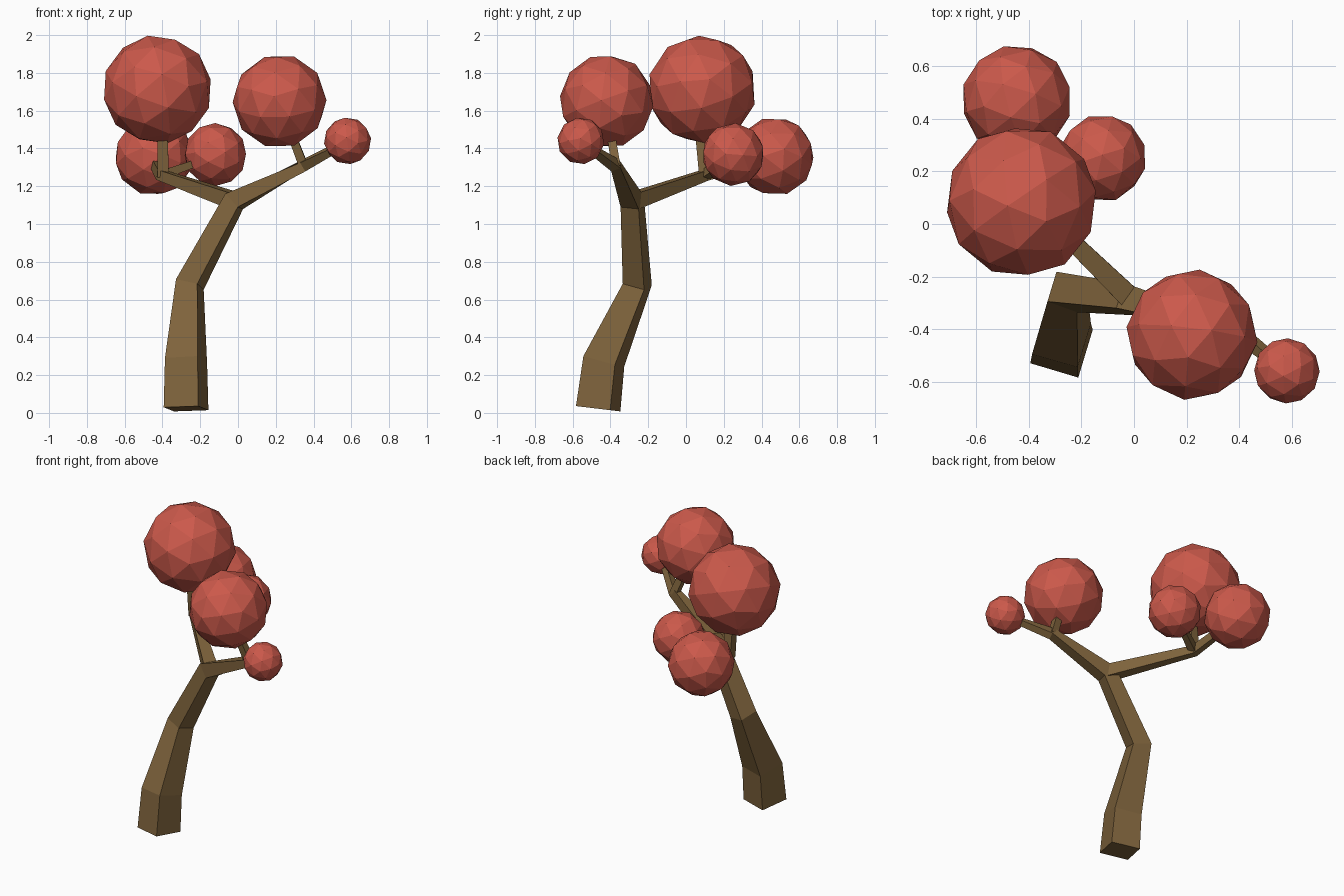
import bpy, bmesh
from mathutils import Vector, Matrix, Euler

if "Cube" in bpy.data.objects:
    bpy.data.objects.remove(bpy.data.objects["Cube"])

def material(name, col):
    m = bpy.data.materials.new(name)
    m.diffuse_color = (*col, 1)
    m.use_nodes = True
    m.node_tree.nodes["Principled BSDF"].inputs["Base Color"].default_value = m.diffuse_color
    return m

BARK = material("bark", (0.21, 0.125, 0.045))
LEAF = material("leaf", (0.60, 0.10, 0.07))

def finish(name, bm, mat):
    bmesh.ops.recalc_face_normals(bm, faces=bm.faces)
    me = bpy.data.meshes.new(name)
    bm.to_mesh(me)
    bm.free()
    me.materials.append(mat)
    ob = bpy.data.objects.new(name, me)
    bpy.context.collection.objects.link(ob)
    return ob

def limb(name, path, ref):
    """Tapered square limb through (x, y, z, half width) points."""
    bm = bmesh.new()
    pts = [Vector(p[:3]) for p in path]
    rings = []
    for i, p in enumerate(pts):
        t = Vector()
        if i > 0:
            t += (p - pts[i - 1]).normalized()
        if i < len(pts) - 1:
            t += (pts[i + 1] - p).normalized()
        t.normalize()
        u = Vector(ref)
        u = (u - t * u.dot(t)).normalized()
        v = t.cross(u)
        h = path[i][3]
        rings.append([bm.verts.new(p + u * h * a + v * h * b)
                      for a, b in ((-1, -1), (1, -1), (1, 1), (-1, 1))])
    for r, s in zip(rings, rings[1:]):
        for k in range(4):
            j = (k + 1) % 4
            bm.faces.new((r[k], r[j], s[j], s[k]))
    bm.faces.new(rings[0][::-1])
    bm.faces.new(rings[-1])
    return finish(name, bm, BARK)

def foliage(name, loc, r, rot):
    bm = bmesh.new()
    mat = Matrix.Translation(loc) @ Euler(rot).to_matrix().to_4x4()
    bmesh.ops.create_icosphere(bm, subdivisions=2, radius=r, matrix=mat)
    return finish(name, bm, LEAF)

# Trunk flowing into the right branch
limb("trunk", [(-0.275, -0.465, 0.022, 0.095), (-0.275, -0.435, 0.273, 0.09),
               (-0.255, -0.258, 0.68, 0.061), (-0.02, -0.285, 1.12, 0.05),
               (0.35, -0.375, 1.31, 0.027), (0.55, -0.535, 1.42, 0.018)],
     (0.957, -0.29, 0))
# Left branch and the twigs that carry the foliage
limb("left_branch", [(-0.01, -0.285, 1.12, 0.042), (-0.405, 0.10, 1.258, 0.027),
                     (-0.445, 0.36, 1.33, 0.022)], (0.7, 0.7, 0))
limb("right_twig", [(0.35, -0.37, 1.30, 0.024), (0.25, -0.41, 1.56, 0.02)], (1, 0, 0))
limb("upright_twig", [(-0.395, 0.10, 1.25, 0.03), (-0.40, 0.07, 1.52, 0.025)], (1, 0, 0))
limb("inner_twig", [(-0.40, 0.10, 1.26, 0.024), (-0.20, 0.21, 1.33, 0.018)], (0, 1, 0))

# Foliage balls
foliage("foliage_large", (-0.427, 0.085, 1.712), 0.29, (0.35, 0.25, 0.3))
foliage("foliage_right", (0.22, -0.42, 1.65), 0.25, (0.2, -0.3, 0.8))
foliage("foliage_tip", (0.58, -0.557, 1.44), 0.125, (0.5, 0.3, 0.2))
foliage("foliage_inner", (-0.12, 0.25, 1.368), 0.167, (0.3, 0.5, 1.0))
foliage("foliage_back", (-0.445, 0.47, 1.358), 0.21, (0.6, 0.2, 0.5))
